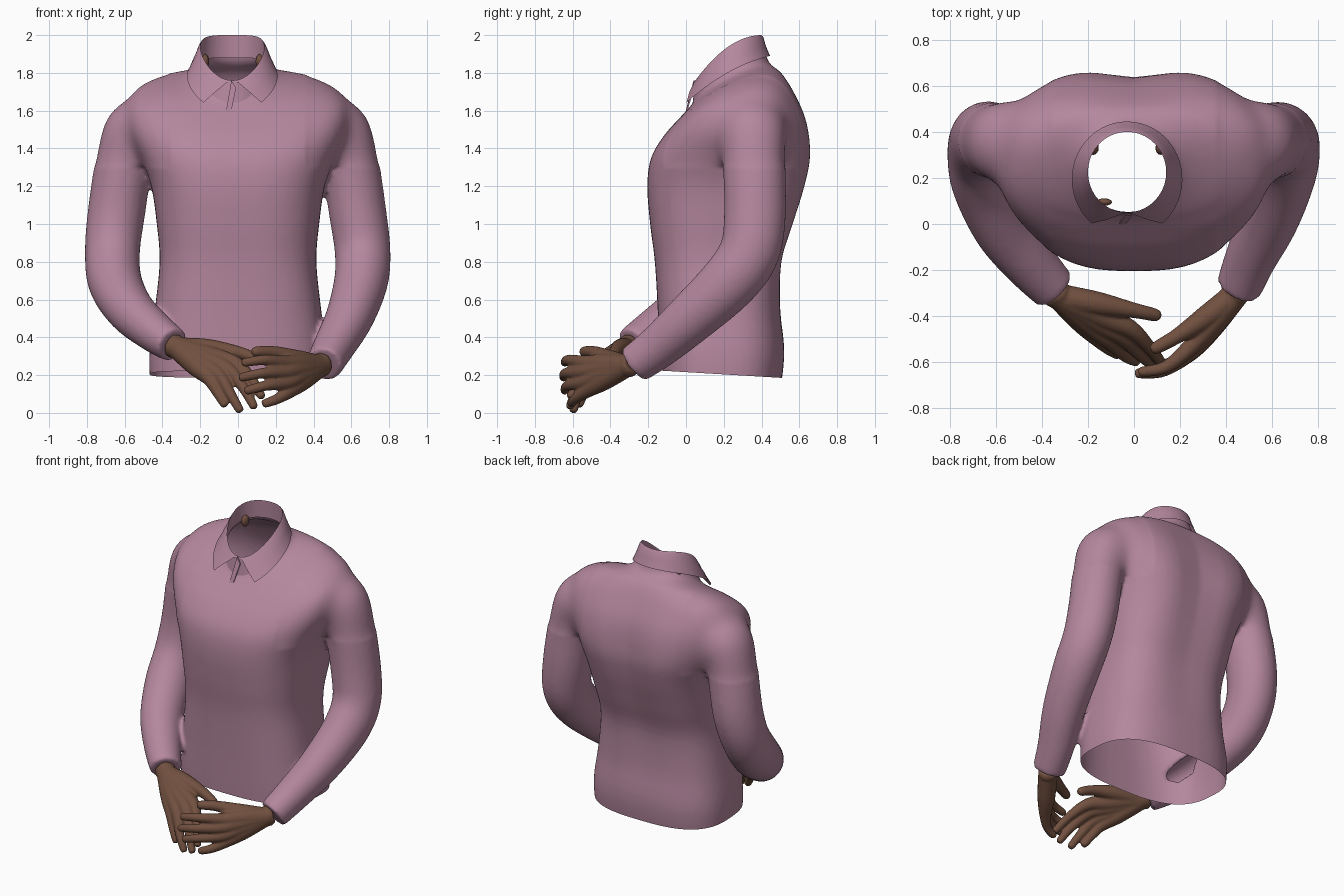
import bpy, bmesh
from math import sin, cos, pi, exp, copysign
from mathutils import Vector

if "Cube" in bpy.data.objects:
    bpy.data.objects.remove(bpy.data.objects["Cube"])


def material(name, rgb):
    m = bpy.data.materials.new(name)
    m.use_nodes = True
    m.diffuse_color = (*rgb, 1)
    m.node_tree.nodes["Principled BSDF"].inputs["Base Color"].default_value = (*rgb, 1)
    return m


PINK = material("dusty pink fabric", (0.46, 0.245, 0.34))
SKIN = material("brown skin", (0.165, 0.08, 0.05))


def clamp(t):
    return max(0, min(1, t))


def spline(keys, steps):
    """Catmull-Rom interpolation of tuples of any length."""
    out = []
    for i in range(len(keys) - 1):
        p = [keys[max(0, min(len(keys) - 1, i + k))] for k in (-1, 0, 1, 2)]
        for s in range(steps):
            t = s / steps
            out.append([b + 0.5 * t * (c - a + t * (2 * a - 5 * b + 4 * c - d + t * (3 * (b - c) + d - a)))
                        for a, b, c, d in zip(*p)])
    return out + [list(keys[-1])]


def loft(bm, rings, capped=True, closed=True):
    rows = [[bm.verts.new(p) for p in ring] for ring in rings]
    n = len(rows[0])
    for r0, r1 in zip(rows, rows[1:]):
        for i in range(n if closed else n - 1):
            j = (i + 1) % n
            bm.faces.new((r0[i], r0[j], r1[j], r1[i]))
    if capped:
        bm.faces.new(rows[0])
        bm.faces.new(rows[-1])


def tube(bm, keys, steps=5, sides=16, depth=1.0):
    """Tapered limb through (x, y, z, radius) keys, with rounded ends left to the remesh."""
    pts = spline(keys, steps)
    rings = []
    for i, p in enumerate(pts):
        a, b = pts[max(i - 1, 0)], pts[min(i + 1, len(pts) - 1)]
        t = (Vector(b[:3]) - Vector(a[:3])).normalized()
        u = t.cross(Vector((0, 1, 0))).normalized()
        v = u.cross(t)
        rings.append([Vector(p[:3]) + p[3] * (u * cos(k * 2 * pi / sides) + v * depth * sin(k * 2 * pi / sides))
                      for k in range(sides)])
    loft(bm, rings)


def make(name, bm, mat):
    bmesh.ops.recalc_face_normals(bm, faces=bm.faces)
    for f in bm.faces:
        f.smooth = True
    me = bpy.data.meshes.new(name)
    bm.to_mesh(me)
    bm.free()
    me.materials.append(mat)
    ob = bpy.data.objects.new(name, me)
    bpy.context.collection.objects.link(ob)
    return ob


def fuse(ob, voxel, smooth):
    """Merge overlapping parts into one skin and bake the result."""
    r = ob.modifiers.new("fuse", 'REMESH')
    r.mode, r.voxel_size = 'VOXEL', voxel
    s = ob.modifiers.new("soften", 'SMOOTH')
    s.factor, s.iterations = 0.5, smooth
    dg = bpy.context.evaluated_depsgraph_get()
    me = bpy.data.meshes.new_from_object(ob.evaluated_get(dg))
    ob.modifiers.clear()
    mat = ob.data.materials[0]
    ob.data = me
    me.materials.clear()
    me.materials.append(mat)
    me.shade_smooth()


def cut(bm, test, co, no):
    faces = [f for f in bm.faces if test(f.calc_center_median())]
    geom = set(faces) | {v for f in faces for v in f.verts} | {e for f in faces for e in f.edges}
    bmesh.ops.bisect_plane(bm, geom=list(geom), plane_co=co, plane_no=no, clear_outer=True)


# Torso rings: front z, front y, back z, back y, half width
bm = bmesh.new()
TORSO = [(0.08, -0.13, 0.06, 0.49, 0.46), (0.3, -0.14, 0.3, 0.52, 0.47),
         (0.55, -0.15, 0.55, 0.505, 0.44), (0.8, -0.165, 0.8, 0.52, 0.415),
         (1.0, -0.19, 1.0, 0.585, 0.43), (1.2, -0.205, 1.2, 0.65, 0.46),
         (1.35, -0.185, 1.37, 0.68, 0.52), (1.47, -0.115, 1.55, 0.65, 0.585),
         (1.56, -0.035, 1.7, 0.58, 0.575), (1.62, 0.02, 1.8, 0.515, 0.45),
         (1.67, 0.05, 1.86, 0.44, 0.23), (1.77, 0.05, 1.98, 0.405, 0.185)]
rings = []
for zf, yf, zb, yb, hw in spline(TORSO, 4):
    ring = []
    lift = 0.035 * clamp((zf - 1.45) / 0.12) * clamp((1.7 - zf) / 0.08)
    power = 0.72 + 0.28 * clamp((zf - 1.57) / 0.1)
    for k in range(56):
        c, s = cos(k * pi / 28), sin(k * pi / 28)
        sx, sy = [copysign(abs(q) ** power, q) for q in (c, s)]
        x = hw * sx
        y = (yf + yb) / 2 + (yb - yf) / 2 * sy
        if s > 0:  # spine groove
            y -= 0.045 * s * exp(-(x / 0.17) ** 2) * max(0, min(1, zf - 0.4, (1.7 - zf) * 3))
        z = zf + (zb - zf) * (sy + 1) / 2 + lift * c * c
        ring.append((x - 0.025 * clamp((zf - 1.55) / 0.1), y, z))
    rings.append(ring)
loft(bm, rings)

# Sleeves share the upper arm, each forearm has its own pose
UPPER = [(0.42, 0.34, 1.48, 0.14), (0.525, 0.35, 1.5, 0.172), (0.59, 0.36, 1.33, 0.155),
         (0.635, 0.365, 1.05, 0.152)]
LEFT = [(0.66, 0.335, 0.85, 0.148), (0.65, 0.225, 0.69, 0.143), (0.59, 0.03, 0.505, 0.127),
        (0.51, -0.14, 0.355, 0.11), (0.455, -0.275, 0.255, 0.098)]
RIGHT = [(-0.665, 0.31, 0.85, 0.146), (-0.65, 0.185, 0.69, 0.143), (-0.57, -0.01, 0.545, 0.127),
         (-0.45, -0.17, 0.435, 0.11), (-0.345, -0.285, 0.36, 0.094)]
tube(bm, UPPER + LEFT, sides=24, depth=1.08)
tube(bm, [(-x - 0.01, y, z, r) for x, y, z, r in UPPER] + RIGHT, sides=24, depth=1.08)
shirt = make("shirt", bm, PINK)
fuse(shirt, 0.014, 10)

# Blend the shoulders, then open the hem and the neck
bm = bmesh.new()
bm.from_mesh(shirt.data)
shoulders = [v for v in bm.verts if v.co.z > 1.3 and abs(v.co.x) > 0.36]
for _ in range(60):
    bmesh.ops.smooth_vert(bm, verts=shoulders, factor=0.5, use_axis_x=True, use_axis_y=True, use_axis_z=True)
cut(bm, lambda p: p.z < 0.4 and (p.x / 0.5) ** 2 + ((p.y - 0.18) / 0.36) ** 2 < 1.25,
    (0, 0.18, 0.205), (0, -0.06, -1))
cut(bm, lambda p: p.z > 1.55 and abs(p.x + 0.03) < 0.26, (0, 0.05, 1.715), (0, -0.21, 0.37))
for f in bm.faces:
    f.smooth = True
bm.to_mesh(shirt.data)
bm.free()


# Hands: every finger runs from the wrist through its knuckle, so together they form the palm
def hand(name, wrist, fingers, thumb):
    bm = bmesh.new()
    w = Vector(wrist)
    for base, mid, tip in fingers:
        b, m, t = Vector(base), Vector(mid), Vector(tip)
        start = w + (b - w) * 0.12
        tube(bm, [(*(w * 1.12 - b * 0.12), 0.06), (*start, 0.06), (*w.lerp(b, 0.6), 0.055),
                  (*b, 0.039), (*m, 0.028), (*m.lerp(t, 0.85), 0.023), (*t, 0.013)])
    a, m, t = [Vector(p) for p in thumb]
    tube(bm, [(*w, 0.055), (*a, 0.052), (*m, 0.034), (*m.lerp(t, 0.8), 0.028), (*t, 0.015)])
    ob = make(name, bm, SKIN)
    fuse(ob, 0.007, 4)


hand("right_hand", (-0.32, -0.315, 0.345),
     [((-0.01, -0.46, 0.26), (0.07, -0.54, 0.18), (0.13, -0.62, 0.08)),
      ((-0.05, -0.49, 0.23), (0.03, -0.57, 0.13), (0.09, -0.62, 0.025)),
      ((-0.1, -0.51, 0.2), (-0.04, -0.57, 0.1), (0.015, -0.6, 0.005)),
      ((-0.15, -0.5, 0.18), (-0.11, -0.54, 0.11), (-0.065, -0.57, 0.035))],
     [(-0.16, -0.345, 0.34), (0.0, -0.375, 0.32), (0.115, -0.4, 0.28)])
hand("left_hand", (0.43, -0.315, 0.25),
     [((0.25, -0.53, 0.265), (0.14, -0.62, 0.28), (0.02, -0.645, 0.265)),
      ((0.25, -0.55, 0.215), (0.13, -0.635, 0.21), (0.005, -0.65, 0.185)),
      ((0.26, -0.545, 0.16), (0.15, -0.625, 0.145), (0.035, -0.645, 0.115)),
      ((0.28, -0.52, 0.12), (0.21, -0.585, 0.075), (0.13, -0.61, 0.045))],
     [(0.32, -0.4, 0.28), (0.19, -0.485, 0.32), (0.075, -0.55, 0.325)])

# Collar: stand inside, rolled top edge, and a fall ending in two points
bm = bmesh.new()
N = 40


def collar_row(front, rx, ry, cy, z0, z1, z2):
    row = []
    for k in range(N + 1):
        a = front * (2 * k / N - 1)
        c = cos(a)
        row.append(Vector((-0.03 + rx * sin(a), cy + ry * c, z0 + z1 * c + z2 * c * c)))
    return row


stand = collar_row(pi, 0.182, 0.185, 0.22, 1.82, 0.12, -0.06)
top = collar_row(pi, 0.17, 0.175, 0.225, 1.94, 0.12, -0.06)
edge = collar_row(2.45, 0.24, 0.25, 0.195, 1.785, 0.15, -0.045)
roll = [t.lerp(e, 0.2) + Vector((0, 0, 0.012)) for t, e in zip(top, edge)]
middle = [t.lerp(e, 0.6) + Vector((0, -0.004, 0.008)) for t, e in zip(top, edge)]
loft(bm, [stand, top, roll, middle, edge], capped=False, closed=False)
collar = make("collar", bm, PINK)

# Placket fold under the collar
bm = bmesh.new()
fold = [(-0.035, 0.04, 1.76), (-0.01, 0.035, 1.72), (-0.035, 0.0, 1.6), (-0.065, -0.004, 1.588)]
loft(bm, [[Vector(p) for p in fold], [Vector(p) + Vector((0, 0.008, 0)) for p in fold]])
placket = make("placket", bm, PINK)

# Glimpses of neck skin inside the collar
for label, place, size in (("left_neck_skin", (0.117, 0.33, 1.86), (0.024, 0.03, 0.04)),
                           ("right_neck_skin", (-0.177, 0.33, 1.86), (0.024, 0.03, 0.04)),
                           ("front_neck_skin", (-0.13, 0.095, 1.72), (0.035, 0.016, 0.025))):
    bm = bmesh.new()
    bmesh.ops.create_uvsphere(bm, u_segments=16, v_segments=8, radius=1)
    for v in bm.verts:
        v.co = Vector(place) + v.co * Vector(size)
    make(label, bm, SKIN)

bpy.ops.object.select_all(action='DESELECT')
for ob in (collar, placket):
    ob.select_set(True)
    bpy.context.view_layer.objects.active = ob
bpy.ops.object.shade_smooth_by_angle()
